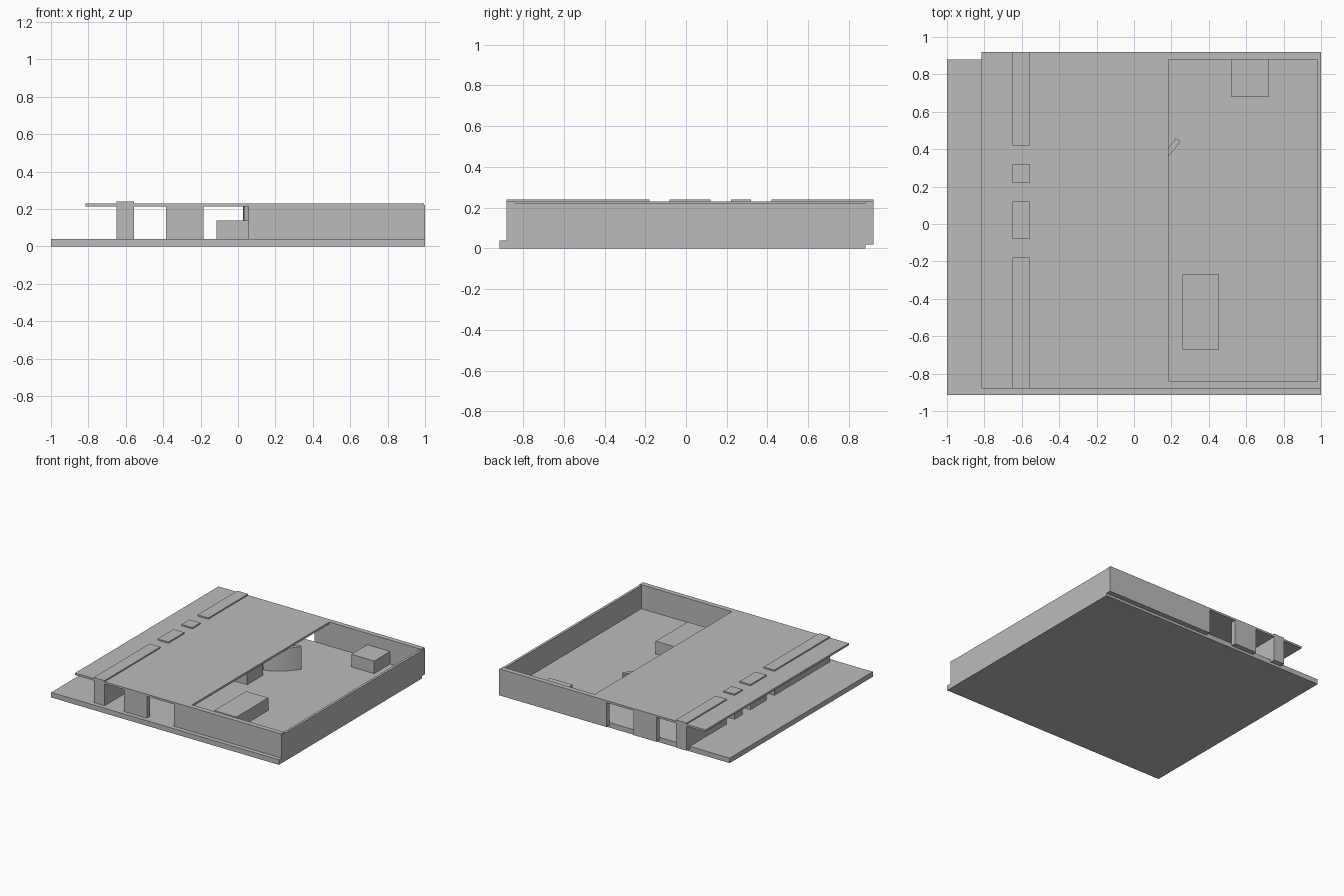
import bpy, bmesh
from mathutils import Vector

cube = bpy.data.objects.get("Cube")
if cube:
    bpy.data.objects.remove(cube, do_unlink=True)

# Single plain grey
grey = bpy.data.materials.new("plain_grey")
grey.use_nodes = True
GREY = (0.5, 0.5, 0.5, 1)
grey.diffuse_color = GREY
grey.node_tree.nodes["Principled BSDF"].inputs["Base Color"].default_value = GREY

FLOOR, WALL_BASE, WALL_TOP, ROOF_BASE, ROOF_TOP = 0.04, 0.02, 0.222, 0.214, 0.23


def prism(name, outline, z0, z1):
    """Extrude a flat outline upward from z0 to z1."""
    bm = bmesh.new()
    base = bm.faces.new([bm.verts.new((x, y, z0)) for x, y in outline])
    top = bmesh.ops.extrude_face_region(bm, geom=[base])["geom"]
    moved = [v for v in top if isinstance(v, bmesh.types.BMVert)]
    bmesh.ops.translate(bm, verts=moved, vec=(0, 0, z1 - z0))
    bmesh.ops.recalc_face_normals(bm, faces=bm.faces)
    mesh = bpy.data.meshes.new(name)
    bm.to_mesh(mesh)
    bm.free()
    mesh.materials.append(grey)
    obj = bpy.data.objects.new(name, mesh)
    bpy.context.collection.objects.link(obj)
    return obj


def box(name, x0, x1, y0, y1, z0, z1):
    return prism(name, [(x0, y0), (x1, y0), (x1, y1), (x0, y1)], z0, z1)


# Floor slab
box("floor_slab", -1, 1, -0.915, 0.88, 0, FLOOR)

# C-shaped roof around the open courtyard
prism("roof", [(-0.815, -0.88), (0.995, -0.88), (0.995, -0.84), (0.185, -0.84),
               (0.185, 0.88), (0.995, 0.88), (0.995, 0.92), (-0.815, 0.92)],
      ROOF_BASE, ROOF_TOP)

# Front and back walls, each with a long run and a pier
for side, y0, y1 in (("front", -0.88, -0.84), ("back", 0.88, 0.92)):
    box(side + "_wall", 0.055, 1, y0, y1, WALL_BASE, WALL_TOP)
    box(side + "_pier", -0.385, -0.185, y0, y1, WALL_BASE, WALL_TOP)

# Courtyard end wall
box("end_wall", 0.98, 1, -0.88, 0.92, WALL_BASE, WALL_TOP)

# Row of wall blocks passing up through the roof
for i, (y0, y1) in enumerate(((-0.88, -0.18), (-0.08, 0.12), (0.22, 0.32), (0.42, 0.92))):
    box(f"facade_block_{i + 1}", -0.65, -0.555, y0, y1, WALL_BASE, 0.24)

# Low boxes on the floor
box("courtyard_bench", 0.26, 0.455, -0.67, -0.27, FLOOR, 0.14)
box("corner_box", 0.52, 0.72, 0.68, 0.88, FLOOR, 0.14)
box("indoor_box", -0.115, 0.08, 0, 0.2, FLOOR, 0.14)

# Curved screen wall: thicken a quadratic arc
a, b, c = Vector((0.03, 0.29)), Vector((0.14, 0.31)), Vector((0.235, 0.45))
outer, inner = [], []
STEPS = 12
for i in range(STEPS + 1):
    t = i / STEPS
    p = a * (1 - t) ** 2 + b * 2 * t * (1 - t) + c * t ** 2
    d = ((b - a) * (1 - t) + (c - b) * t).normalized()
    n = Vector((d.y, -d.x)) * 0.015
    outer.append(tuple(p + n))
    inner.append(tuple(p - n))
screen = prism("curved_screen", outer + inner[::-1], FLOOR, ROOF_TOP - 0.01)
bpy.context.view_layer.objects.active = screen
screen.select_set(True)
bpy.ops.object.shade_smooth_by_angle()
